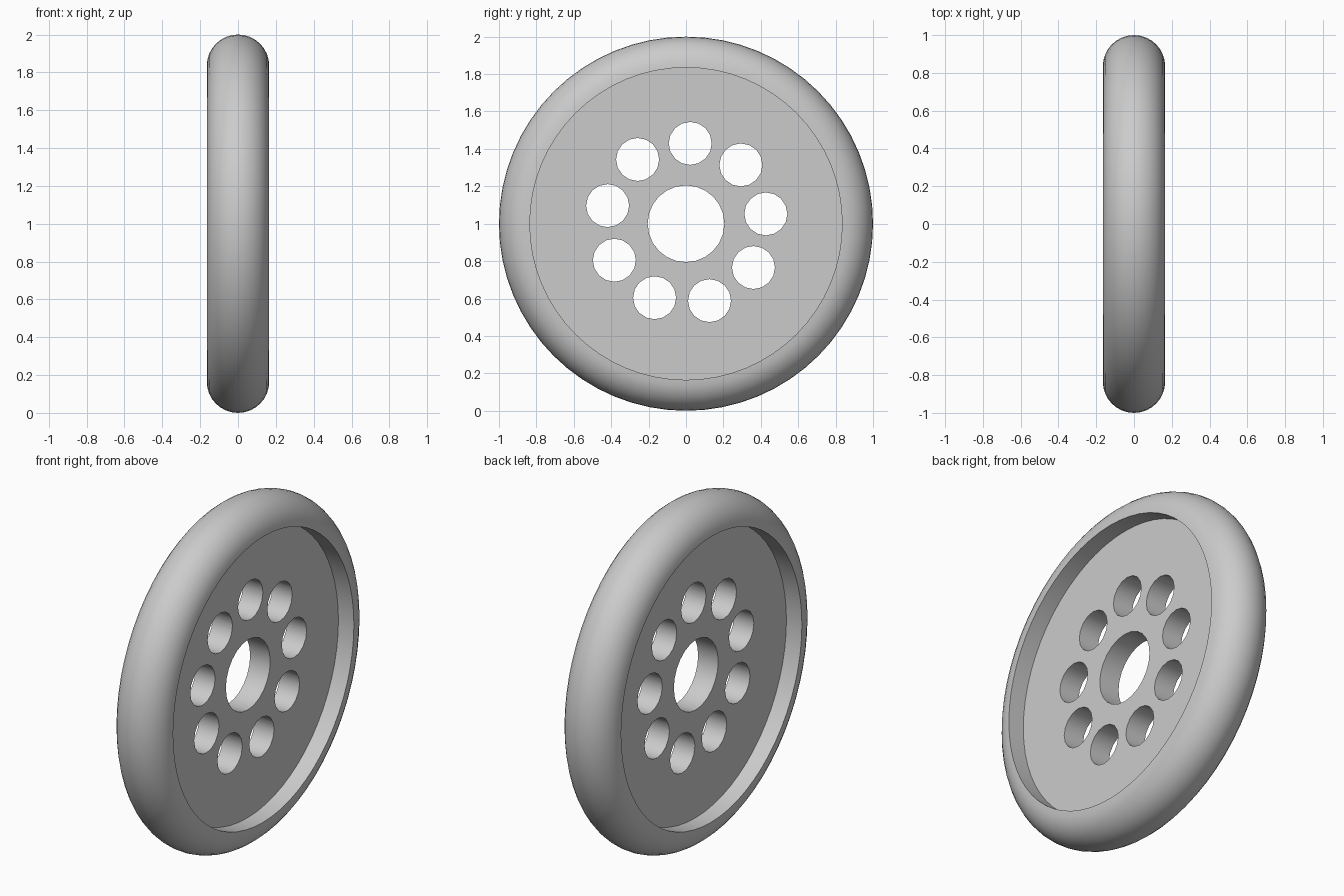
import bpy
import bmesh
from math import cos, sin, pi, radians
from mathutils import Matrix, Vector

cube = bpy.data.objects.get("Cube")
if cube:
    bpy.data.objects.remove(cube, do_unlink=True)

# Dimensions
CENTER = Vector((0, 0, 1))
RIM_R = 0.165            # radius of the rounded rim section
RING_R = 1 - RIM_R       # radius of the recess wall
WEB_HALF = 0.065         # half thickness of the disc
AXLE_R = 0.205
HOLE_R, HOLE_RING, HOLES = 0.115, 0.43, 9

grey = bpy.data.materials.new("light_grey")
grey.use_nodes = True
color = (0.6, 0.6, 0.6, 1)
grey.diffuse_color = color
grey.node_tree.nodes["Principled BSDF"].inputs["Base Color"].default_value = color


def add_object(name, bm):
    bmesh.ops.recalc_face_normals(bm, faces=bm.faces)
    mesh = bpy.data.meshes.new(name)
    bm.to_mesh(mesh)
    bm.free()
    mesh.materials.append(grey)
    obj = bpy.data.objects.new(name, mesh)
    bpy.context.collection.objects.link(obj)
    return obj


def x_cylinder(bm, radius, depth, sides, center):
    matrix = Matrix.Translation(center) @ Matrix.Rotation(pi / 2, 4, "Y")
    bmesh.ops.create_cone(bm, cap_ends=True, segments=sides, radius1=radius,
                          radius2=radius, depth=depth, matrix=matrix)


def smooth(obj):
    bpy.ops.object.select_all(action="DESELECT")
    obj.select_set(True)
    bpy.context.view_layer.objects.active = obj
    bpy.ops.object.shade_smooth_by_angle(angle=radians(35))


# Rim: a half-round section with a straight inner wall, spun about the axle
bm = bmesh.new()
steps = 16
section = [bm.verts.new((RIM_R * cos(pi * i / steps), 0,
                         1 + RING_R + RIM_R * sin(pi * i / steps)))
           for i in range(steps + 1)]
edges = [bm.edges.new((a, b)) for a, b in zip(section, section[1:] + section[:1])]
bmesh.ops.spin(bm, geom=section + edges, cent=CENTER, axis=(1, 0, 0),
               angle=2 * pi, steps=64, use_merge=True)
bmesh.ops.remove_doubles(bm, verts=bm.verts, dist=0.0001)
rim = add_object("rim", bm)

# Disc: a flat plate reaching slightly into the rim
bm = bmesh.new()
x_cylinder(bm, RING_R + 0.02, 2 * WEB_HALF, 64, CENTER)
disc = add_object("disc", bm)

# Cutter: the axle hole and the ring of round holes
bm = bmesh.new()
x_cylinder(bm, AXLE_R, 1, 24, CENTER)
for i in range(HOLES):
    a = radians(7) + 2 * pi * i / HOLES
    x_cylinder(bm, HOLE_R, 1, 16,
               CENTER + HOLE_RING * Vector((0, cos(a), sin(a))))
cutter = add_object("hole_cutter", bm)
cutter.hide_render = True

cut = disc.modifiers.new("holes", "BOOLEAN")
cut.operation = "DIFFERENCE"
cut.solver = "EXACT"
cut.object = cutter
bpy.context.view_layer.objects.active = disc
bpy.ops.object.modifier_apply(modifier=cut.name)
bpy.data.objects.remove(cutter, do_unlink=True)

for part in (rim, disc):
    smooth(part)
